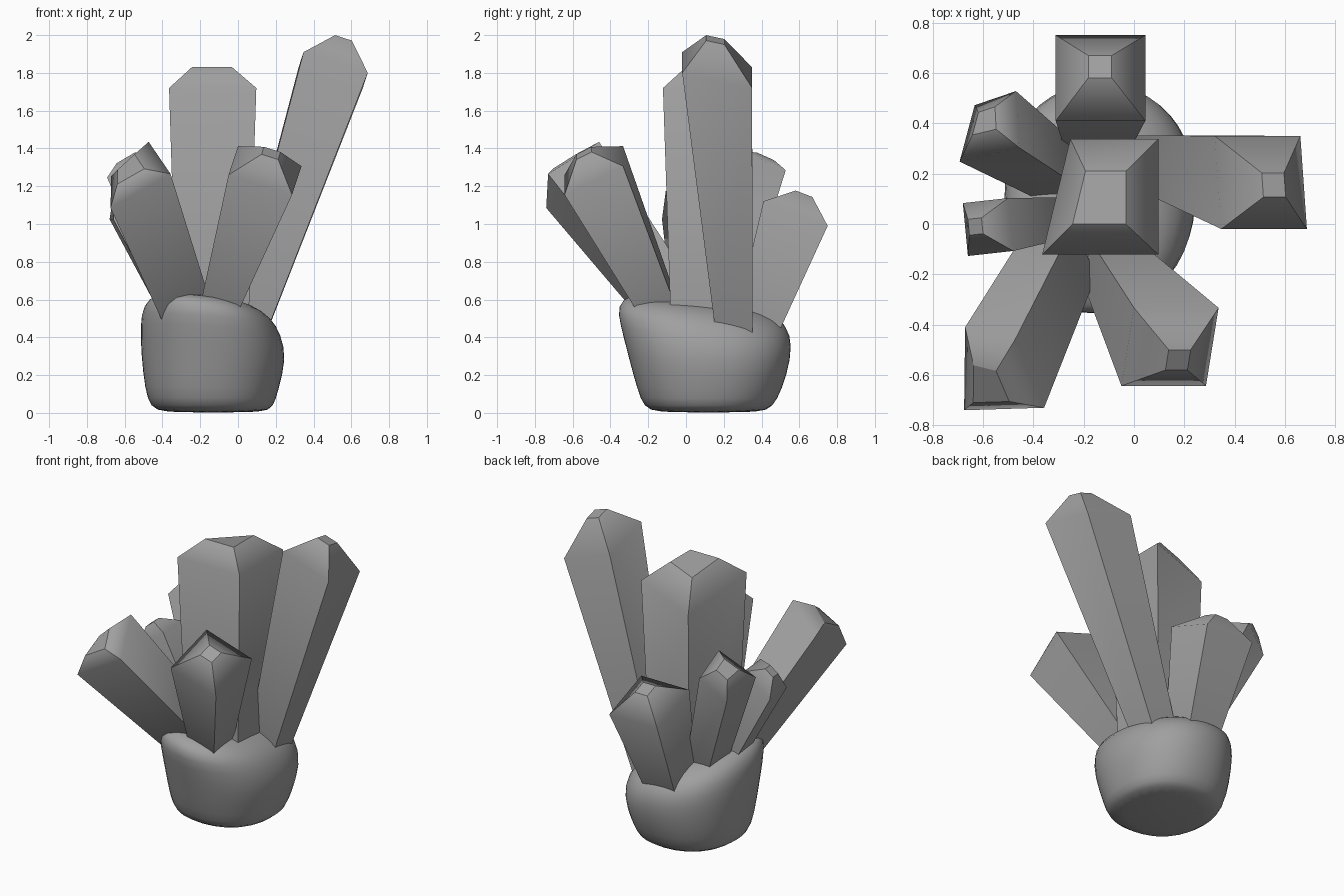
import bpy
import bmesh
import math
from mathutils import Vector

cube = bpy.data.objects.get("Cube")
if cube:
    bpy.data.objects.remove(cube, do_unlink=True)

# One shared stone colour
stone = bpy.data.materials.new("stone_grey")
stone.use_nodes = True
stone.diffuse_color = (0.35, 0.35, 0.35, 1)
shader = stone.node_tree.nodes["Principled BSDF"]
shader.inputs["Base Color"].default_value = stone.diffuse_color
shader.inputs["Roughness"].default_value = 0.8


def loft(name, rings, faceted):
    """Skin a stack of point rings and cap both ends.
    Faceted lofts keep every edge sharp except the middle rings."""
    bm = bmesh.new()
    loops = [[bm.verts.new(p) for p in ring] for ring in rings]
    count = len(loops[0])
    for low, high in zip(loops, loops[1:]):
        for i in range(count):
            j = (i + 1) % count
            bm.faces.new((low[i], low[j], high[j], high[i]))
    bm.faces.new(reversed(loops[0]))
    bm.faces.new(loops[-1])
    bmesh.ops.recalc_face_normals(bm, faces=bm.faces)
    for face in bm.faces:
        face.smooth = True
    if faceted:
        middle = {v for loop in loops[1:-1] for v in loop}
        for edge in bm.edges:
            edge.smooth = middle.issuperset(edge.verts)
    mesh = bpy.data.meshes.new(name)
    bm.to_mesh(mesh)
    bm.free()
    mesh.materials.append(stone)
    obj = bpy.data.objects.new(name, mesh)
    bpy.context.collection.objects.link(obj)
    return obj


def crystal(name, base, base_scale, shoulder, u, v, tip, tip_scale, skew=(0, 0, 0)):
    """Tapered four-sided shaft with a bevelled, blunt tip.
    u and v are the half-width vectors of the shoulder section."""
    u, v, skew = Vector(u), Vector(v), Vector(skew)

    def section(centre, scale):
        return [Vector(centre) + (u * a + v * b + skew * a * b) * scale
                for a, b in ((-1, -1), (1, -1), (1, 1), (-1, 1))]

    loft(name, [section(base, base_scale), section(shoulder, 1),
                section(tip, tip_scale)], True)


# Crystals
crystal("centre_crystal", (-.112, .11, .4), .82, (-.106, .108, 1.685),
        (.203, 0, .035), (.028, .23, -.035), (-.125, .105, 1.814), .46,
        (-.028, 0, .035))
crystal("tall_crystal", (.026, .26, .35), .5, (.504, .165, 1.815),
        (.17, 0, -.055), (-.013, .185, -.04), (.555, .155, 1.975), .26)
crystal("back_crystal", (-.15, .355, .4), .62, (-.133, .58, 1.055),
        (.178, 0, 0), (0, .17, -.065), (-.135, .625, 1.16), .26)
crystal("front_right_crystal", (-.293, -.097, .6), .76, (-.544, -.585, 1.26),
        (.129, -.01, .09), (-.028, .15, .085), (-.58, -.64, 1.29), .45,
        (-.03, -.015, 0))
crystal("front_left_crystal", (-.098, -.145, .562), .55, (.143, -.488, 1.283),
        (.168, 0, -.053), (.025, .155, .076), (.175, -.54, 1.375), .26)
crystal("back_right_crystal", (-.26, .185, .5), .72, (-.563, .388, 1.265),
        (.1, .028, .07), (.012, .112, -.05), (-.59, .41, 1.33), .4,
        (-.018, 0, 0))
crystal("small_crystal", (-.32, .02, .55), .75, (-.58, -.012, 1.1),
        (.09, .01, .075), (-.01, .105, 0), (-.63, -.01, 1.17), .3)


# Rounded rock: height with left/right and front/back limits of each section
def rock_ring(z, x0, x1, y0, y1, segments=24):
    ring = []
    for i in range(segments):
        angle = math.tau * i / segments
        c, s = math.cos(angle), math.sin(angle)
        r = (abs(c) ** 2.25 + abs(s) ** 2.25) ** (-1 / 2.25)
        x = (x0 + x1) / 2 + r * c * (x1 - x0) / 2
        y = (y0 + y1) / 2 + r * s * (y1 - y0) / 2
        tilt = (z / .6) ** 2 * (.13 * (x + .13) + .1 * (y - .1))
        ring.append((x, y, z - tilt))
    return ring


rock_sections = (
    (0, -.4, .14, -.16, .4),
    (.03, -.465, .19, -.225, .46),
    (.12, -.495, .215, -.26, .51),
    (.3, -.515, .26, -.31, .56),
    (.44, -.52, .23, -.35, .56),
    (.53, -.505, .18, -.37, .5),
    (.585, -.44, .08, -.3, .38),
    (.595, -.3, -.02, -.12, .2),
)
rock = loft("rock_base", [rock_ring(*s) for s in rock_sections], False)
rounding = rock.modifiers.new("rounding", 'SUBSURF')
rounding.levels = rounding.render_levels = 1
